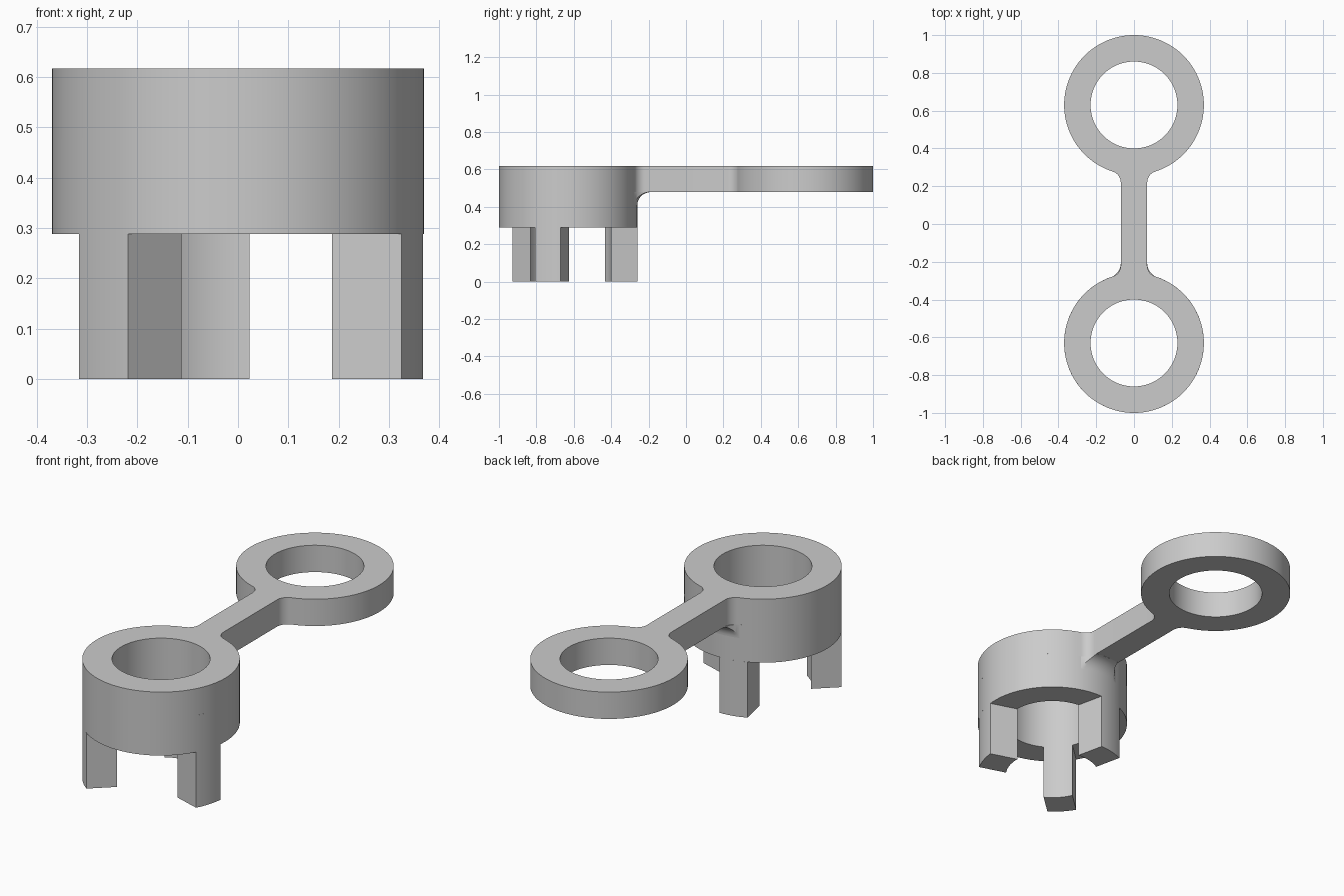
import bpy, bmesh
from math import sin, cos, asin, sqrt, pi, radians

cube = bpy.data.objects.get("Cube")
if cube:
    bpy.data.objects.remove(cube)

R_OUT, R_IN, RING_Y = 0.37, 0.23, 0.63
TOP, PLATE_Z, DRUM_Z = 0.617, 0.478, 0.288
BAR, BLEND, UNDER = 0.07, 0.06, 0.07      # bar half width, corner radii
LEG_HALF, LEG_ANGLE = 0.072, -17.4

grey = bpy.data.materials.new("light_grey")
grey.use_nodes = True
colour = (0.6, 0.6, 0.6, 1)
grey.diffuse_color = colour
grey.node_tree.nodes["Principled BSDF"].inputs["Base Color"].default_value = colour


def arc(cx, cy, r, a0, a1, n):
    return [(cx + r * cos(a0 + (a1 - a0) * i / n),
             cy + r * sin(a0 + (a1 - a0) * i / n)) for i in range(n + 1)]


def circle(cy, r):
    return arc(0, cy, r, 0, 2 * pi, 96)[:-1]


def finish(name, bm):
    bmesh.ops.recalc_face_normals(bm, faces=bm.faces[:])
    mesh = bpy.data.meshes.new(name)
    bm.to_mesh(mesh)
    bm.free()
    mesh.materials.append(grey)
    obj = bpy.data.objects.new(name, mesh)
    bpy.context.collection.objects.link(obj)
    bpy.ops.object.select_all(action='DESELECT')
    bpy.context.view_layer.objects.active = obj
    obj.select_set(True)
    bpy.ops.object.shade_smooth_by_angle(angle=radians(30))


def prism(name, loops, z0, z1):
    """Extrude a plan outline, with any further loops as holes."""
    bm = bmesh.new()
    edges = []
    for loop in loops:
        vs = [bm.verts.new((x, y, z0)) for x, y in loop]
        edges += [bm.edges.new((vs[i - 1], vs[i])) for i in range(len(vs))]
    bmesh.ops.triangle_fill(bm, edges=edges, use_beauty=True, normal=(0, 0, 1))
    ext = bmesh.ops.extrude_face_region(bm, geom=bm.faces[:], use_keep_orig=True)
    top = [g for g in ext["geom"] if isinstance(g, bmesh.types.BMVert)]
    bmesh.ops.translate(bm, verts=top, vec=(0, 0, z1 - z0))
    finish(name, bm)


# Top plate: two rings joined by a bar with rounded corners
bx = BAR + BLEND
by = RING_Y - sqrt((R_OUT + BLEND) ** 2 - bx ** 2)
half = asin(bx / (R_OUT + BLEND))
back = arc(0, RING_Y, R_OUT, -pi / 2 + half, 1.5 * pi - half, 88)
left_blend = arc(bx, by, BLEND, pi, pi / 2 + half, 10)
right_blend = [(-x, y) for x, y in left_blend[::-1]]
upper = left_blend + back[1:-1] + right_blend
outline = upper + [(-x, -y) for x, y in upper]
prism("top_plate", [outline, circle(RING_Y, R_IN), circle(-RING_Y, R_IN)], PLATE_Z, TOP)

# Deep wall under the front ring
prism("front_drum", [circle(-RING_Y, R_OUT), circle(-RING_Y, R_IN)], DRUM_Z, PLATE_Z)

# Three parallel-sided legs with curved inner and outer faces
for i, name in enumerate(("left_leg", "back_leg", "front_right_leg")):
    a = radians(LEG_ANGLE + 120 * i)
    wo, wi = asin(LEG_HALF / R_OUT), asin(LEG_HALF / R_IN)
    plan = (arc(0, -RING_Y, R_OUT, a - wo, a + wo, 10)
            + arc(0, -RING_Y, R_IN, a + wi, a - wi, 10))
    prism(name, [plan], 0, DRUM_Z)

# Rounded support where the bar meets the drum
bm = bmesh.new()
rows, STEPS, ACROSS = [], 12, 12
neck = RING_Y - R_OUT * cos(half) - by
for s in range(STEPS):
    t = pi / 2 * s / STEPS
    d = UNDER * (1 - cos(t))
    z = PLATE_Z - UNDER * (1 - sin(t))
    hw = bx - sqrt(BLEND ** 2 - max(neck - d, 0) ** 2)
    xs = [hw * (2 * k / ACROSS - 1) for k in range(ACROSS + 1)]
    pts = [(x, sqrt(R_OUT ** 2 - x * x) - RING_Y + d) for x in xs]
    rows.append([bm.verts.new((x, y, z)) for x, y in pts]
                + [bm.verts.new((x, y, PLATE_Z)) for x, y in pts[::-1]])
for r0, r1 in zip(rows, rows[1:]):
    for k in range(len(r0)):
        bm.faces.new((r0[k - 1], r0[k], r1[k], r1[k - 1]))
for row in (rows[0], rows[-1]):
    bm.faces.new(row)
finish("bar_support", bm)
